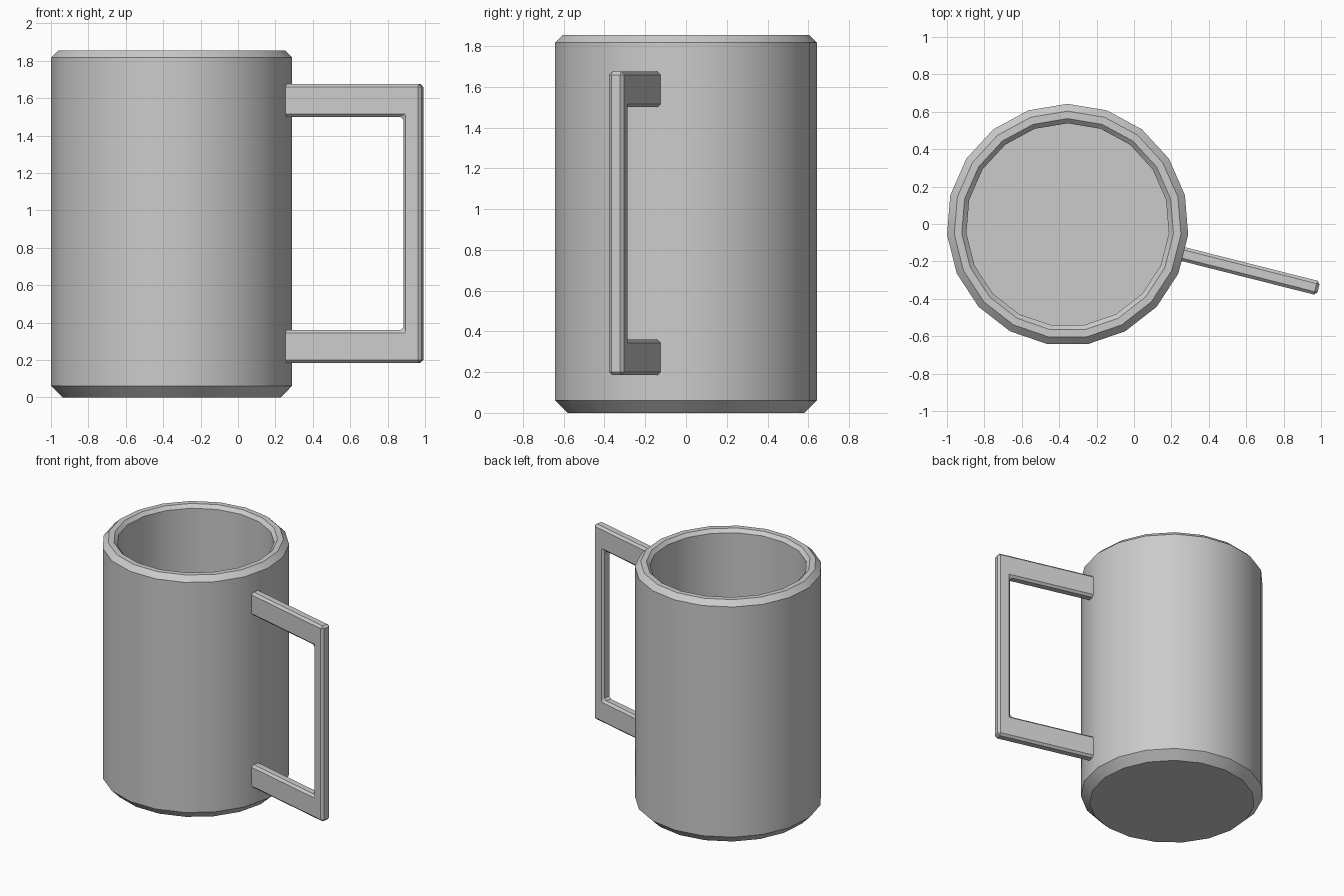
import bpy, bmesh
from math import pi, sin, cos, radians
from mathutils import Matrix

if "Cube" in bpy.data.objects:
    bpy.data.objects.remove(bpy.data.objects["Cube"])

SIDES = 19
CENTRE = (-0.355, -0.0045, 0)


def finish(bm, name):
    bmesh.ops.recalc_face_normals(bm, faces=bm.faces)
    mesh = bpy.data.meshes.new(name)
    bm.to_mesh(mesh)
    bm.free()
    ob = bpy.data.objects.new(name, mesh)
    bpy.context.collection.objects.link(ob)
    ob.location = CENTRE
    return ob


# Mug body: lathed profile (radius, height), outside bottom to inside floor
profile = [(0.585, 0), (0.647, 0.062), (0.647, 1.817), (0.608, 1.855),
           (0.568, 1.855), (0.543, 1.83), (0.543, 0.10)]
bm = bmesh.new()
rings = []
for r, z in profile:
    angles = [pi / 2 + 2 * pi * i / SIDES for i in range(SIDES)]
    rings.append([bm.verts.new((r * cos(a), r * sin(a), z)) for a in angles])
for low, high in zip(rings, rings[1:]):
    for i in range(SIDES):
        j = (i + 1) % SIDES
        bm.faces.new((low[i], low[j], high[j], high[i]))
bm.faces.new(rings[0])
bm.faces.new(rings[-1])
body = finish(bm, "mug_body")
bpy.context.view_layer.objects.active = body
body.select_set(True)
bpy.ops.object.shade_smooth_by_angle(angle=radians(30))

# Handle: square C outline extruded, chamfered, centred on one wall facet
outline = [(0.60, 0.185), (1.384, 0.185), (1.384, 1.675), (0.60, 1.675),
           (0.60, 1.50), (1.285, 1.50), (1.285, 0.36), (0.60, 0.36)]
thick = 0.076
bm = bmesh.new()
face = bm.faces.new([bm.verts.new((x, -thick / 2, z)) for x, z in outline])
ext = bmesh.ops.extrude_face_region(bm, geom=[face])["geom"]
bmesh.ops.translate(bm, vec=(0, thick, 0),
                    verts=[g for g in ext if isinstance(g, bmesh.types.BMVert)])
facet_angle = pi / 2 - 2 * pi / SIDES * 5.5
bmesh.ops.rotate(bm, verts=bm.verts, cent=(0, 0, 0),
                 matrix=Matrix.Rotation(facet_angle, 3, 'Z'))
handle = finish(bm, "handle")
bevel = handle.modifiers.new("chamfer", 'BEVEL')
bevel.width = 0.016
bevel.segments = 1
bevel.limit_method = 'ANGLE'
